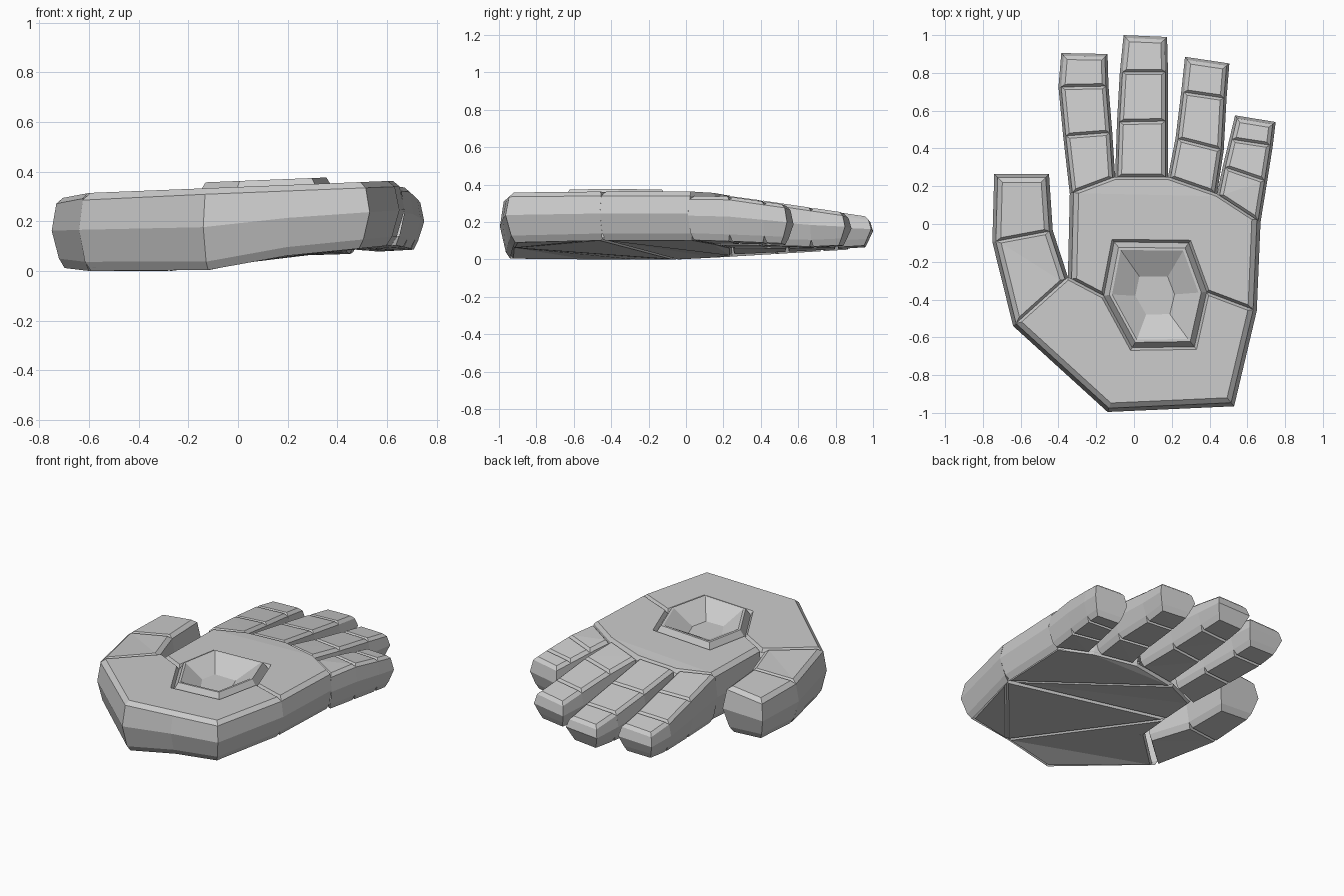
import bpy, bmesh
from mathutils import Vector
from mathutils.geometry import tessellate_polygon

if "Cube" in bpy.data.objects:
    bpy.data.objects.remove(bpy.data.objects["Cube"])

grey = bpy.data.materials.new("armour grey")
grey.diffuse_color = (0.6, 0.6, 0.6, 1)
grey.use_nodes = True
grey.node_tree.nodes["Principled BSDF"].inputs["Base Color"].default_value = grey.diffuse_color


# Overall thickness of the hand as two gentle surfaces
def top(x, y):
    z = 0.338 + 0.04 * x - 0.15 * max(0, y - 0.2)
    return z - 0.15 * max(0, -x - 0.6)


def bottom(x, y):
    z = min(0.2 * max(0, x + 0.14), 0.055 + 0.1 * (x - 0.135)) if x > -0.14 else 0
    if y > 0:
        z = z * max(0.3, 1 - y) + 0.06 * y
    return z + 0.12 * max(0, -x - 0.6)


def inset(poly, dist):
    """Move every edge of a counter-clockwise outline inwards by its own distance."""
    n, out = len(poly), []
    for i in range(n):
        a, b, c = (Vector(poly[j % n]) for j in (i - 1, i, i + 1))
        d1, d2 = (b - a).normalized(), (c - b).normalized()
        n1, n2 = Vector((-d1.y, d1.x)), Vector((-d2.y, d2.x))
        p, q = b + n1 * dist[i - 1], b + n2 * dist[i]
        cr = d1.cross(d2)
        if abs(cr) < 0.05:
            out.append((p + q) / 2)
        else:
            out.append(p + d1 * ((q - p).cross(d2) / cr))
    return out


def make(name, rings, open_walls=(), caps="both"):
    """Skin a stack of equal rings, leaving hidden joint walls open, and cap the ends."""
    bm = bmesh.new()
    loops = [[bm.verts.new(p) for p in r] for r in rings]
    n = len(loops[0])
    for lv, (lo, hi) in enumerate(zip(loops, loops[1:])):
        for i in range(n):
            j = (i + 1) % n
            if (lv, i) not in open_walls:
                bm.faces.new((lo[i], lo[j], hi[j], hi[i]))
    for ring, up in ((loops[0], False), (loops[-1], True)):
        if caps not in ("both", "top" if up else "bottom"):
            continue
        flat = [Vector((v.co.x, v.co.y, 0)) for v in ring]
        for tri in tessellate_polygon([flat]):
            a, b, c = (ring[k] for k in tri)
            ccw = (b.co - a.co).xy.cross((c.co - a.co).xy) > 0
            bm.faces.new((a, b, c) if ccw == up else (a, c, b))
    me = bpy.data.meshes.new(name)
    bm.to_mesh(me)
    bm.free()
    me.materials.append(grey)
    ob = bpy.data.objects.new(name, me)
    bpy.context.collection.objects.link(ob)


def plate(name, poly, outer, wide=1.0, groove=0.024, drop=0.0, walls=(), caps="both"):
    """Armour segment: wide chamfers on outer edges, narrow grooves on joint edges."""
    n = len(poly)
    # outer inset, joint inset, height share, height offset
    levels = [(0.06, 0.01, 0, 0), (0.035, 0, 0, 0.035), (0, 0, 0.5, 0.01),
              (0.022, 0, 1, -groove), (0.052, 0.014, 1, 0)]
    rings = []
    for o, i, share, dz in levels:
        pts = inset(poly, [o * wide if k in outer else i for k in range(n)])
        ring = []
        for p in pts:
            b, t = bottom(*p), top(*p) - drop
            ring.append((p.x, p.y, b + (t - b) * share + dz))
        rings.append(ring)
    joints = [k for k in range(n) if k not in outer]
    hidden = {(lv, k) for lv in (1, 2) for k in joints if k not in walls}
    if caps == "top":
        hidden |= {(0, k) for k in joints if k not in walls}
    make(name, rings, hidden, caps)


# Palm and heel wrap around the six-sided socket
W, NW, NE, E, SE, SW = socket = [(-0.16, -0.38), (-0.105, -0.095), (0.29, -0.10),
                                 (0.385, -0.36), (0.32, -0.65), (-0.01, -0.655)]
plate("palm", [(-0.35, -0.28), W, NW, NE, E, (0.65, -0.46), (0.67, 0.01),
               (0.44, 0.16), (0.18, 0.25), (-0.10, 0.25), (-0.34, 0.16)], {5, 10},
      wide=0.9, walls={6, 7}, caps="top")
plate("heel", [(-0.35, -0.28), (-0.64, -0.54), (-0.14, -0.995), (0.2, -0.98),
               (0.53, -0.965), (0.65, -0.46), E, SE, SW, W], {1, 2, 3, 4},
      wide=0.9, caps="top")

# Socket: raised rim, then a bowl sloping to a small floor
ring6 = socket[::-1]
rings = []
for d, dz in ((0, -0.024), (0.028, 0.024), (0.042, 0.024)):
    rings.append([(p.x, p.y, top(*p) + dz) for p in inset(ring6, [d] * 6)])
cx, cy = 0.11, -0.38
rings.append([(cx + (x - cx) * 0.38, cy + (y - cy) * 0.36, top(cx, cy) - 0.055)
              for x, y in ring6])
make("palm_socket", rings, caps="top")

# Underside panels fanning out from the wrist, split by shallow grooves
front, side, thumb_web, knuckle = (0.2, -0.93), (0.6, -0.46), (-0.30, -0.05), (-0.10, 0.245)
panels = {
    "underside_thumb_panel": [(-0.585, -0.53), (-0.12, -0.935), front, thumb_web, (-0.32, -0.28)],
    "underside_wrist_panel": [front, (0.485, -0.91), side],
    "underside_centre_panel": [front, side, thumb_web],
    "underside_index_panel": [side, knuckle, (-0.295, 0.165), thumb_web],
    "underside_knuckle_panel": [side, (0.62, 0.03), (0.44, 0.155), (0.18, 0.245), knuckle],
}
for name, poly in panels.items():
    n = len(poly)
    pair = [[(p.x, p.y, bottom(*q) + dz) for p, q in zip(inset(poly, [d] * n), poly)]
            for d, dz in ((0.012, 0), (0, 0.015))]
    make(name, pair, caps="bottom")

# Digits: rows of left and right joint points from base to tip
digits = {
    "thumb": (0.0, [(-0.64, -0.54, -0.35, -0.28), (-0.75, -0.095, -0.43, -0.035),
                    (-0.74, 0.265, -0.45, 0.265)]),
    "index_finger": (0.0, [(-0.34, 0.16, -0.10, 0.25), (-0.375, 0.465, -0.115, 0.485),
                           (-0.40, 0.725, -0.135, 0.73), (-0.385, 0.905, -0.14, 0.90)]),
    "middle_finger": (0.0, [(-0.10, 0.25, 0.18, 0.25), (-0.09, 0.54, 0.18, 0.545),
                            (-0.075, 0.805, 0.18, 0.805), (-0.055, 1.0, 0.175, 0.99)]),
    "ring_finger": (0.01, [(0.18, 0.25, 0.44, 0.16), (0.22, 0.455, 0.475, 0.39),
                           (0.25, 0.70, 0.49, 0.665), (0.27, 0.885, 0.505, 0.85)]),
    "little_finger": (0.025, [(0.44, 0.16, 0.67, 0.01), (0.47, 0.305, 0.705, 0.225),
                              (0.505, 0.45, 0.735, 0.415), (0.535, 0.575, 0.75, 0.54)]),
}
for name, (drop, rows) in digits.items():
    for k, (a, b) in enumerate(zip(rows, rows[1:])):
        tip = k == len(rows) - 2
        plate(f"{name}_segment_{k + 1}", [a[:2], a[2:], b[2:], b[:2]],
              {1, 2, 3} if tip else {1, 3},
              wide=0.85 if name == "thumb" else 0.65, groove=0.018, drop=drop)
